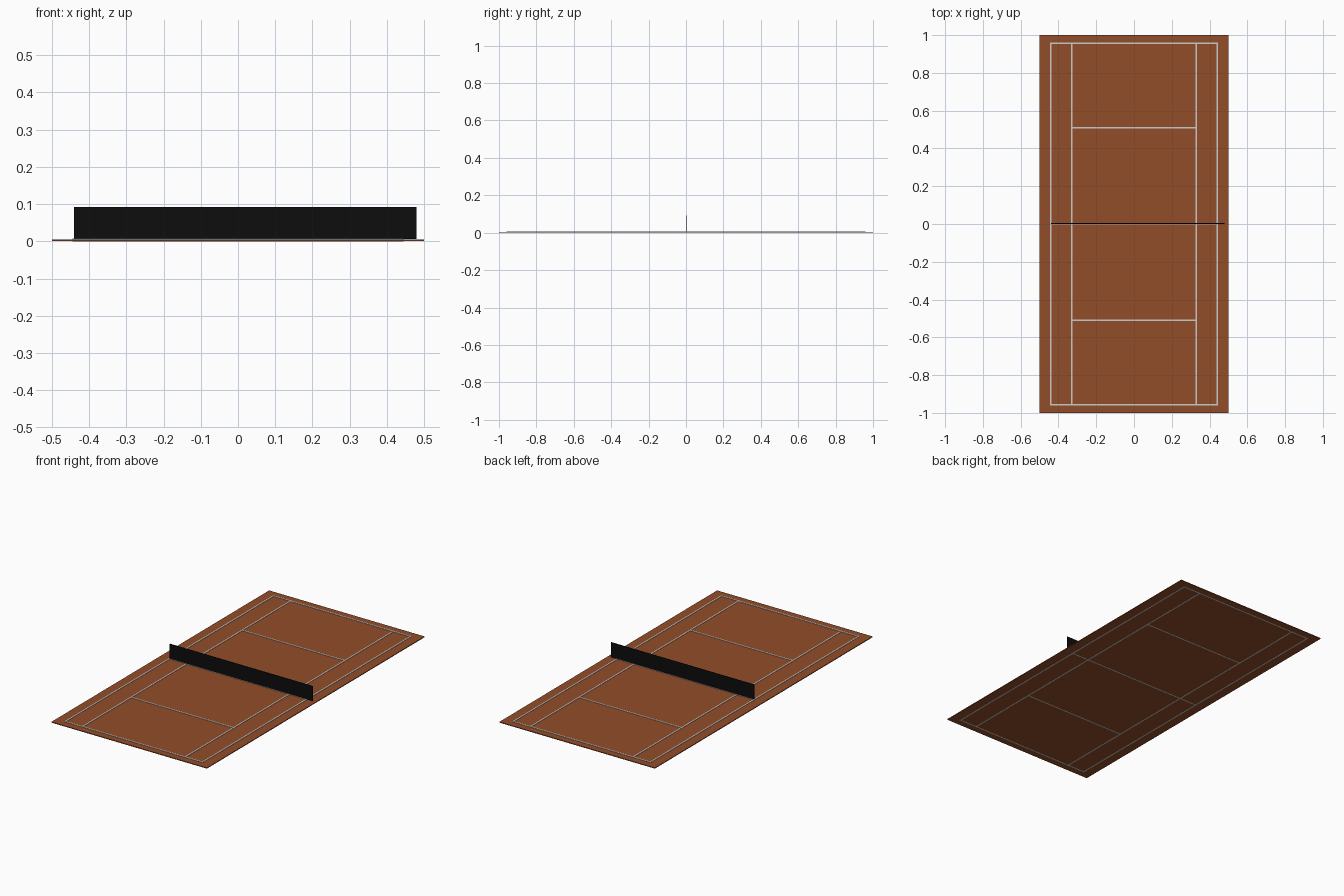
import bpy

if "Cube" in bpy.data.objects:
    bpy.data.objects.remove(bpy.data.objects["Cube"])


def material(name, color):
    m = bpy.data.materials.new(name)
    m.diffuse_color = (*color, 1)
    m.use_nodes = True
    m.node_tree.nodes["Principled BSDF"].inputs["Base Color"].default_value = m.diffuse_color
    return m


CLAY = material("clay", (0.29, 0.075, 0.022))
WHITE = material("line_paint", (0.6, 0.6, 0.58))
BLACK = material("net_black", (0.004, 0.004, 0.004))


def box(name, x0, x1, y0, y1, z0, z1, mat):
    bpy.ops.mesh.primitive_cube_add(
        size=1, location=((x0 + x1) / 2, (y0 + y1) / 2, (z0 + z1) / 2))
    ob = bpy.context.object
    ob.name = name
    ob.scale = (x1 - x0, y1 - y0, z1 - z0)
    bpy.ops.object.transform_apply(location=False, rotation=False, scale=True)
    ob.data.materials.append(mat)
    return ob


W = 0.004                      # half width of a painted line
OUT, IN, END, SERVICE = 0.441, 0.33, 0.956, 0.51
LINE_Z = (0.0, 0.007)          # lines pass through the slab and show below


def line_along_y(name, x):
    box(name, x - W, x + W, -END - W, END + W, *LINE_Z, WHITE)


def line_along_x(name, y, half):
    box(name, -half, half, y - W, y + W, *LINE_Z, WHITE)


# Clay slab
box("court_surface", -0.5, 0.5, -1, 1, 0.0005, 0.005, CLAY)

# Painted lines, mirrored on both sides
for s, side in ((-1, "left"), (1, "right")):
    line_along_y(f"outer_sideline_{side}", s * OUT)
    line_along_y(f"inner_sideline_{side}", s * IN)
for s, end in ((-1, "front"), (1, "back")):
    line_along_x(f"baseline_{end}", s * END, OUT - W)
    line_along_x(f"service_line_{end}", s * SERVICE, IN - W)
line_along_x("centre_line", 0.002, OUT - W)

# Net, reaching a little further on the right
box("net", -0.44, 0.48, 0.0, 0.004, 0.006, 0.092, BLACK)
